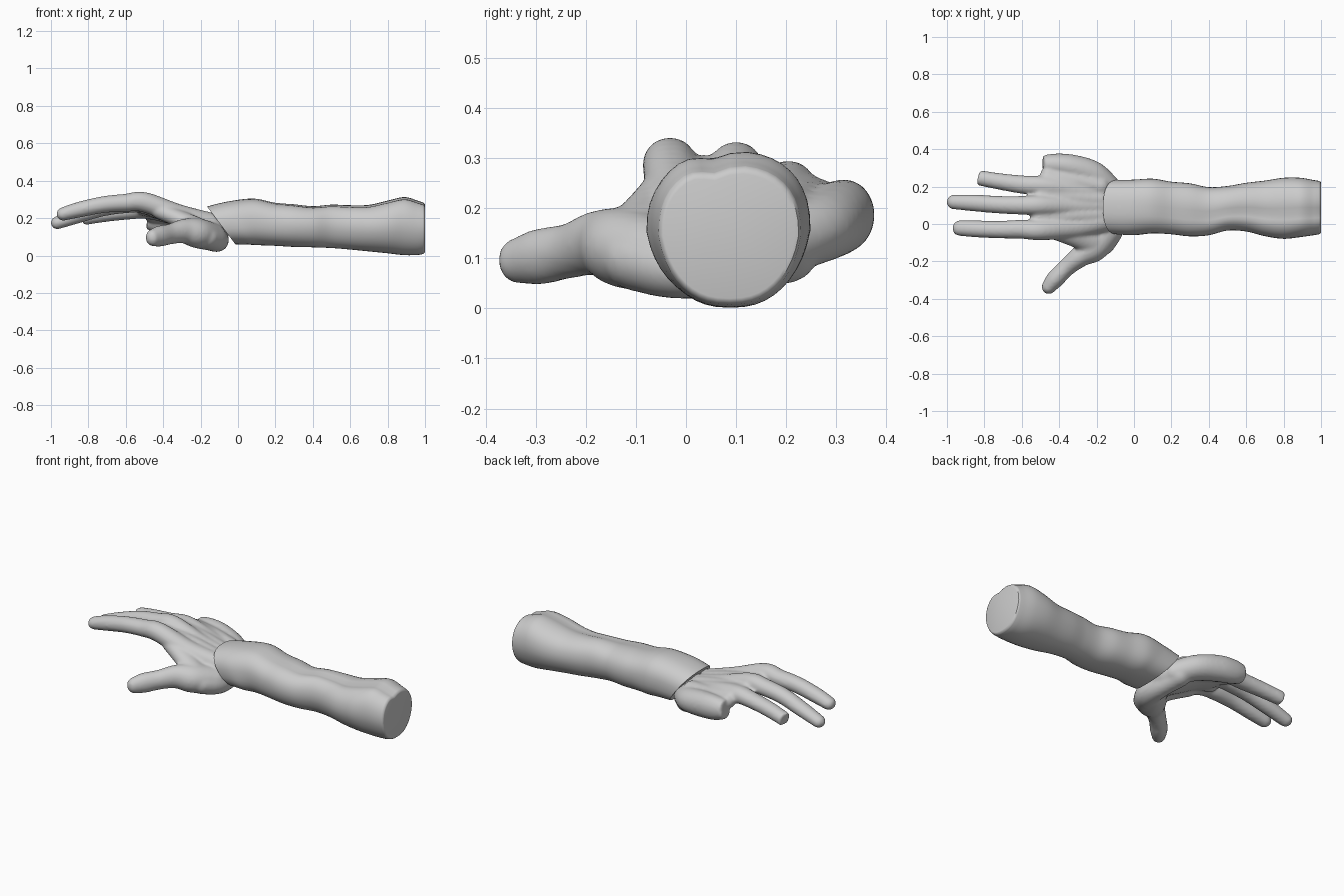
import bpy, bmesh
from math import sin, cos, pi, copysign
from mathutils import Vector


def spline(rows, steps=6):
    """Catmull-Rom interpolation of rows of numbers."""
    out = []
    for i in range(len(rows) - 1):
        a, b, c, d = (rows[max(0, min(len(rows) - 1, i + k))] for k in (-1, 0, 1, 2))
        for s in range(steps):
            t = s / steps
            out.append([0.5 * (2 * q + (r - p) * t + (2 * p - 5 * q + 4 * r - u) * t * t
                               + (3 * q - p - 3 * r + u) * t ** 3)
                        for p, q, r, u in zip(a, b, c, d)])
    return out + [list(rows[-1])]


def loft(bm, rings):
    """Skin closed rings of points and cap both ends."""
    vs = [[bm.verts.new(p) for p in ring] for ring in rings]
    n = len(vs[0])
    for a, b in zip(vs, vs[1:]):
        for i in range(n):
            j = (i + 1) % n
            bm.faces.new((a[i], a[j], b[j], b[i]))
    bm.faces.new(vs[0])
    bm.faces.new(vs[-1][::-1])


def tube(bm, rows, round_end=True, n=20):
    """Elliptical tube through (x, y, z, half width, half height)."""
    rows = spline(rows)
    pts = [Vector(r[:3]) for r in rows]
    rings = []

    def ring(c, d, w, h):
        side = d.cross(Vector((0, 0, 1))).normalized()
        up = side.cross(d)
        rings.append([c + side * w * cos(2 * pi * i / n) + up * h * sin(2 * pi * i / n)
                      for i in range(n)])

    def cap(k, d, order):
        w, h = rows[k][3:]
        for a in order:
            ring(pts[k] + d * min(w, h) * sin(a), d, w * cos(a), h * cos(a))

    angles = [0.3, 0.6, 0.9, 1.2, 1.45]
    d0 = (pts[1] - pts[0]).normalized()
    d1 = (pts[-1] - pts[-2]).normalized()
    cap(0, d0, [-a for a in angles[::-1]])
    for i, r in enumerate(rows):
        d = (pts[min(i + 1, len(pts) - 1)] - pts[max(i - 1, 0)]).normalized()
        ring(pts[i], d, r[3], r[4])
    if round_end:
        cap(-1, d1, angles)
    loft(bm, rings)


def finish(bm, name):
    bmesh.ops.recalc_face_normals(bm, faces=bm.faces)
    me = bpy.data.meshes.new(name)
    bm.to_mesh(me)
    bm.free()
    ob = bpy.data.objects.new(name, me)
    bpy.context.collection.objects.link(ob)
    return ob


def shade(ob, angle):
    bpy.ops.object.select_all(action='DESELECT')
    ob.select_set(True)
    bpy.context.view_layer.objects.active = ob
    bpy.ops.object.shade_smooth_by_angle(angle=angle)


# Forearm: x, y low, y high, z low, z high, slant of the section
arm = [(-0.09, -0.055, 0.235, 0.06, 0.262, 0.75),
       (0.0, -0.06, 0.237, 0.058, 0.288, 0.5),
       (0.1, -0.05, 0.242, 0.055, 0.305, 0.15),
       (0.2, -0.055, 0.226, 0.052, 0.283, 0),
       (0.3, -0.066, 0.217, 0.046, 0.275, 0),
       (0.4, -0.06, 0.197, 0.044, 0.265, 0),
       (0.5, -0.035, 0.203, 0.04, 0.273, 0),
       (0.6, -0.04, 0.22, 0.032, 0.27, 0),
       (0.7, -0.065, 0.232, 0.022, 0.272, 0),
       (0.8, -0.079, 0.247, 0.012, 0.295, 0),
       (0.89, -0.07, 0.247, 0.002, 0.314, 0),
       (0.96, -0.06, 0.235, 0.003, 0.295, 0),
       (0.99, -0.055, 0.23, 0.008, 0.285, 0)]
rows = spline(arm)
rows += [[0.998, -0.05, 0.225, 0.014, 0.278, 0], [1.0, -0.045, 0.218, 0.02, 0.27, 0]]
bm = bmesh.new()
rings = []
for x, y0, y1, z0, z1, slant in rows:
    ring = []
    for i in range(40):
        a = 2 * pi * i / 40
        c, s = (copysign(abs(f(a)) ** 0.82, f(a)) for f in (cos, sin))
        dz = (z1 - z0) / 2 * s
        # shallow muscle groove along the upper side
        groove = 0.016 * max(0, s) ** 6 * max(0, 1 - abs(c + 0.25) * 3) * max(0, min(1, x * 1.5))
        # underside narrows towards the bone
        narrow = 1 - 0.17 * max(0, -s) * max(0, min(1, x * 2))
        ring.append((x - slant * dz, (y0 + y1) / 2 + (y1 - y0) / 2 * c * narrow,
                     (z0 + z1) / 2 + dz - groove))
    rings.append(ring)
loft(bm, rings)
shade(finish(bm, "forearm"), 0.7)

# Hand: overlapping limbs fused into one skin
bm = bmesh.new()
# palm slab and heel
tube(bm, [(-0.13, 0.075, 0.13, 0.15, 0.08), (-0.25, 0.1, 0.183, 0.18, 0.06),
          (-0.36, 0.12, 0.223, 0.17, 0.05), (-0.47, 0.12, 0.25, 0.15, 0.042)])
tube(bm, [(-0.17, -0.1, 0.1, 0.07, 0.065), (-0.12, -0.02, 0.085, 0.068, 0.066),
          (-0.115, 0.08, 0.085, 0.06, 0.06), (-0.15, 0.2, 0.12, 0.065, 0.07)])
# index finger
tube(bm, [(-0.15, 0.02, 0.17, 0.06, 0.06), (-0.32, -0.015, 0.22, 0.06, 0.055),
          (-0.5, -0.032, 0.285, 0.055, 0.054), (-0.6, -0.028, 0.282, 0.051, 0.048),
          (-0.72, -0.03, 0.272, 0.047, 0.045), (-0.85, -0.026, 0.245, 0.045, 0.042),
          (-0.935, -0.022, 0.222, 0.041, 0.036)])
# middle finger
tube(bm, [(-0.15, 0.1, 0.17, 0.06, 0.06), (-0.32, 0.095, 0.22, 0.055, 0.053),
          (-0.5, 0.1, 0.278, 0.054, 0.053), (-0.6, 0.1, 0.273, 0.05, 0.047),
          (-0.72, 0.103, 0.255, 0.047, 0.045), (-0.85, 0.112, 0.215, 0.045, 0.041),
          (-0.966, 0.118, 0.175, 0.039, 0.035)])
# ring finger, cut off flat
tube(bm, [(-0.15, 0.16, 0.16, 0.06, 0.06), (-0.32, 0.18, 0.21, 0.055, 0.053),
          (-0.48, 0.203, 0.245, 0.053, 0.05), (-0.6, 0.211, 0.235, 0.049, 0.044),
          (-0.72, 0.228, 0.22, 0.044, 0.042), (-0.83, 0.247, 0.2, 0.041, 0.039)], False)
# little finger stump
tube(bm, [(-0.13, 0.19, 0.13, 0.065, 0.065), (-0.22, 0.262, 0.16, 0.075, 0.07),
          (-0.33, 0.303, 0.18, 0.068, 0.074), (-0.42, 0.317, 0.188, 0.06, 0.07),
          (-0.485, 0.317, 0.195, 0.05, 0.055)], False)
# webs filling the valleys between the knuckles: y at wrist, y, x and z at cleft
for y0, y1, x, z in ((0.05, 0.035, -0.51, 0.265), (0.13, 0.152, -0.5, 0.252),
                     (0.2, 0.262, -0.46, 0.218)):
    tube(bm, [(-0.18, y0, 0.188, 0.05, 0.05),
              ((x - 0.18) / 2, (y0 + y1) / 2, z / 2 + 0.099, 0.05, 0.047),
              (x, y1, z, 0.045, 0.042)])
# thumb with its muscle pad
tube(bm, [(-0.14, -0.03, 0.1, 0.08, 0.075), (-0.22, -0.12, 0.12, 0.085, 0.08),
          (-0.29, -0.175, 0.13, 0.058, 0.066), (-0.36, -0.232, 0.115, 0.048, 0.055),
          (-0.42, -0.293, 0.103, 0.048, 0.056), (-0.455, -0.336, 0.095, 0.039, 0.046)])
# web between thumb and index finger
tube(bm, [(-0.22, -0.1, 0.15, 0.07, 0.055), (-0.3, -0.07, 0.19, 0.06, 0.048),
          (-0.42, -0.035, 0.24, 0.05, 0.045)])
hand = finish(bm, "hand")
rm = hand.modifiers.new("fuse", 'REMESH')
rm.mode = 'VOXEL'
rm.voxel_size = 0.009
rm.use_smooth_shade = True
sm = hand.modifiers.new("soften", 'SMOOTH')
sm.factor = 0.5
sm.iterations = 6
